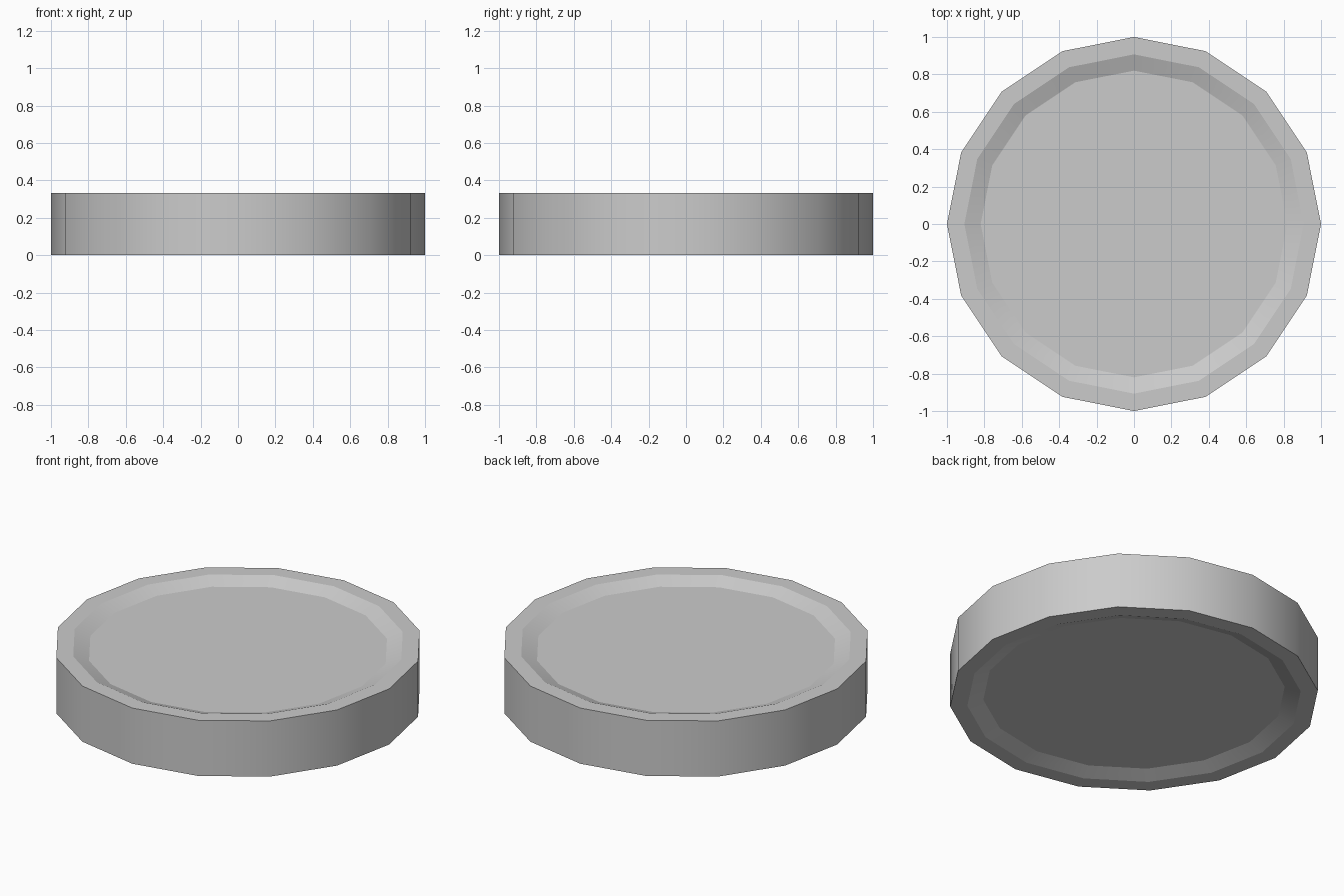
import bpy, bmesh, math

if "Cube" in bpy.data.objects:
    bpy.data.objects.remove(bpy.data.objects["Cube"])

SIDES = 16
HEIGHT = 0.333
DEPTH = 0.033

# Closed half profile: (radius, z) from lower recess floor to upper recess floor
profile = [(0.82, DEPTH), (0.907, 0), (1, 0),
           (1, HEIGHT), (0.907, HEIGHT), (0.82, HEIGHT - DEPTH)]

bm = bmesh.new()
rings = []
for r, z in profile:
    rings.append([bm.verts.new((r * math.cos(i * math.tau / SIDES),
                                r * math.sin(i * math.tau / SIDES), z))
                  for i in range(SIDES)])

# Rims, sloped recess bands and outer wall
for lower, upper in zip(rings, rings[1:]):
    for i in range(SIDES):
        j = (i + 1) % SIDES
        bm.faces.new((lower[i], lower[j], upper[j], upper[i])).smooth = True

# Recessed floors
bm.faces.new(rings[0][::-1])
bm.faces.new(rings[-1])
bmesh.ops.recalc_face_normals(bm, faces=bm.faces)

# Crisp edges around every ring, smooth shading around the circumference
for ring in rings:
    for i in range(SIDES):
        bm.edges.get((ring[i], ring[(i + 1) % SIDES])).smooth = False

mesh = bpy.data.meshes.new("round_disc")
bm.to_mesh(mesh)
bm.free()
disc = bpy.data.objects.new("round_disc", mesh)
bpy.context.collection.objects.link(disc)
